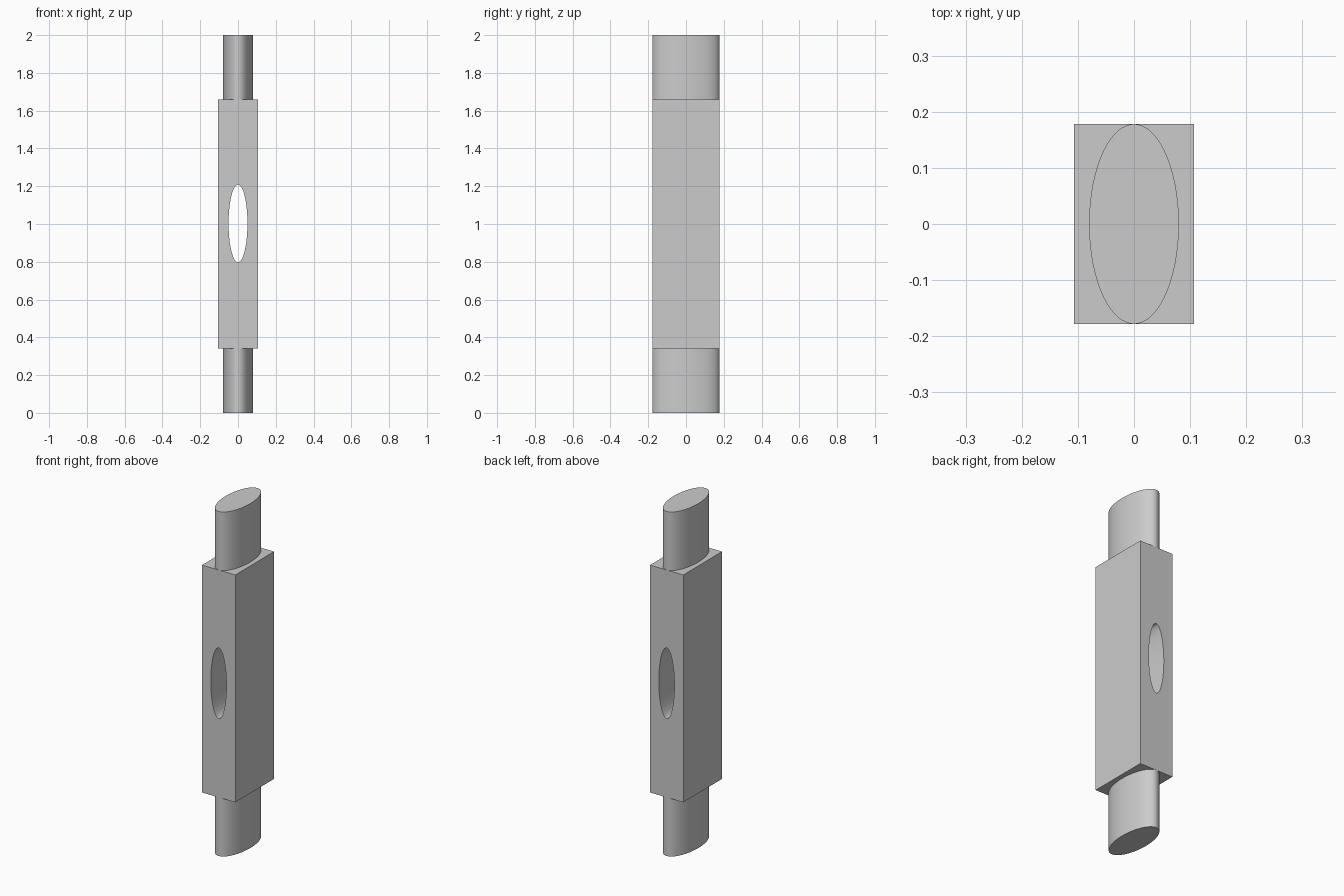
import bpy, math

if "Cube" in bpy.data.objects:
    bpy.data.objects.remove(bpy.data.objects["Cube"])

HALF_X, HALF_Y = 0.107, 0.178
BLOCK_LOW, BLOCK_HIGH, TOP = 0.34, 1.66, 2.0


def elliptic_cylinder(name, rx, ry, depth, location, rotation=(0, 0, 0)):
    bpy.ops.mesh.primitive_cylinder_add(vertices=128, radius=1, depth=depth,
                                        location=location, rotation=rotation)
    obj = bpy.context.object
    obj.name = name
    obj.scale = (rx, ry, 1)
    bpy.ops.object.transform_apply(location=False, rotation=True, scale=True)
    bpy.ops.object.shade_smooth_by_angle(angle=math.radians(30))
    return obj


# Oval pins at both ends
for name, low, high in (("bottom_pin", 0, BLOCK_LOW), ("top_pin", BLOCK_HIGH, TOP)):
    elliptic_cylinder(name, 0.08, HALF_Y, high - low, (0, 0, (low + high) / 2))

# Cutter for the oval hole running front to back
cutter = elliptic_cylinder("hole_cutter", 0.05, 0.205, 1, (0, 0, 1.003),
                           (math.pi / 2, 0, 0))

# Rectangular middle block
bpy.ops.mesh.primitive_cube_add(size=2, location=(0, 0, (BLOCK_LOW + BLOCK_HIGH) / 2))
block = bpy.context.object
block.name = "middle_block"
block.scale = (HALF_X, HALF_Y, (BLOCK_HIGH - BLOCK_LOW) / 2)
bpy.ops.object.transform_apply(location=False, rotation=False, scale=True)

# Through hole
cut = block.modifiers.new("oval_hole", 'BOOLEAN')
cut.operation = 'DIFFERENCE'
cut.solver = 'EXACT'
cut.object = cutter
bpy.ops.object.modifier_apply(modifier=cut.name)
bpy.data.objects.remove(cutter, do_unlink=True)
bpy.ops.object.shade_smooth_by_angle(angle=math.radians(30))
